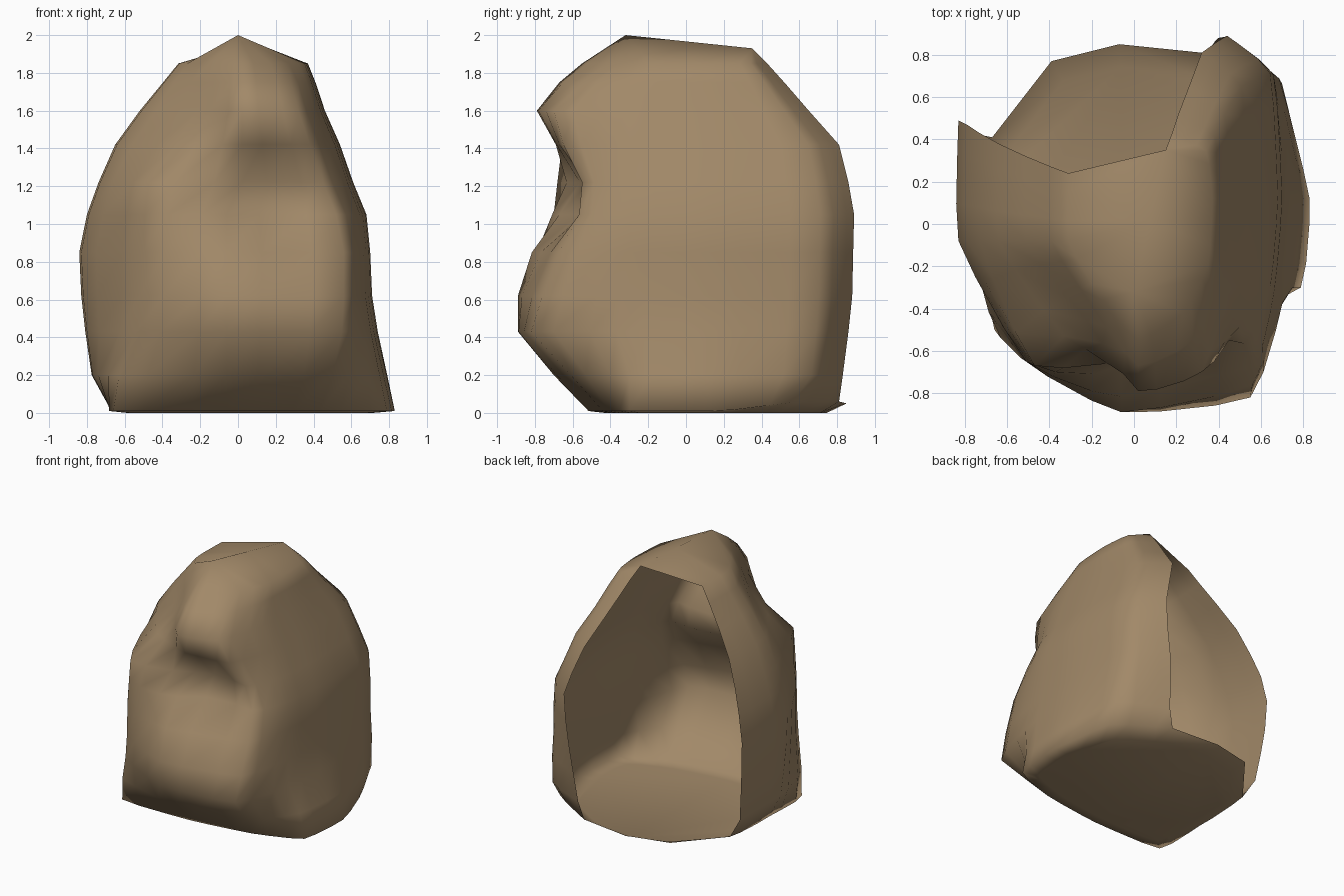
import bpy, bmesh, math
from mathutils import Vector

if "Cube" in bpy.data.objects:
    bpy.data.objects.remove(bpy.data.objects["Cube"])

# Sections: z, left x, left rim y, front-left corner, front y, front-right corner, right x, right rim
LEVELS = [
    (0.01, -0.67, 0.41, -0.66, -0.50, -0.51, 0.43, -0.44, 0.83, 0.32, 0.81),
    (0.20, -0.77, 0.43, -0.63, -0.54, -0.70, 0.50, -0.61, 0.79, 0.36, 0.83),
    (0.43, -0.80, 0.46, -0.54, -0.63, -0.89, 0.55, -0.82, 0.74, 0.38, 0.86),
    (0.62, -0.82, 0.48, -0.52, -0.64, -0.89, 0.56, -0.76, 0.71, 0.40, 0.88),
    (0.85, -0.83, 0.49, -0.51, -0.65, -0.83, 0.56, -0.68, 0.70, 0.43, 0.885),
    (1.05, -0.79, 0.47, -0.49, -0.66, -0.74, 0.52, -0.61, 0.68, 0.44, 0.89),
    (1.22, -0.73, 0.43, -0.47, -0.67, -0.65, 0.45, -0.61, 0.61, 0.39, 0.86),
    (1.42, -0.64, 0.38, -0.33, -0.53, -0.70, 0.38, -0.66, 0.54, 0.32, 0.81),
    (1.60, -0.51, 0.32, -0.22, -0.46, -0.79, 0.32, -0.70, 0.46, 0.26, 0.65),
    (1.75, -0.39, 0.27, -0.19, -0.40, -0.67, 0.28, -0.55, 0.41, 0.21, 0.52),
    (1.85, -0.31, 0.24, -0.15, -0.36, -0.55, 0.23, -0.42, 0.37, 0.18, 0.43),
]
SUB = 3


def smooth_path(pts):
    """Soft curve through the control points."""
    out = []
    for i in range(len(pts) - 1):
        p0, p1, p2 = pts[max(i - 1, 0)], pts[i], pts[i + 1]
        p3 = pts[min(i + 2, len(pts) - 1)]
        m1, m2 = (p2 - p0) * 0.22, (p3 - p1) * 0.22
        for k in range(SUB):
            t = k / SUB
            out.append(p1 * (2*t**3 - 3*t**2 + 1) + m1 * (t**3 - 2*t**2 + t)
                       + p2 * (3*t**2 - 2*t**3) + m2 * (t**3 - t**2))
    return out + [pts[-1]]


def section(z, xl, yl, lx, ly, yf, fx, fy, xr, rx, ry):
    """Open outline: left rim, round the front, to the right rim."""
    ctrl = [(xl, yl), (xl, -0.08), (lx, ly), (-0.06 if z < 1.1 else 0.02, yf), (fx, fy),
            (0.95 * xr, min(0.45 * fy, -0.3 if z < 1.4 else 0)), (xr, 0.12),
            (min(rx + 0.85 * (xr - rx), 0.70), (0.7 if z < 0.1 else 0.8) * ry), (rx, ry)]
    out = []
    for p in smooth_path([Vector(c) for c in ctrl]):
        x, y = p
        # hollow dent in the front right
        if y < 0:
            d = math.exp(-((x - 0.2) / 0.28) ** 2 - ((z - 1.11) / 0.2) ** 2)
            y += 0.18 * d
        # bottom edge lifts a little toward the open back
        lift = 0.05 * min(1, max(0, (y - 0.2) / 0.4)) if z < 0.1 else 0
        out.append(Vector((x, y, z + lift)))
    return out


bm = bmesh.new()
rings = [section(*lv) for lv in LEVELS]
# Top ridge running from the front peak back to the rim, in two steps
ridge = []
for p in rings[-1]:
    t = round(min(1, max(0, (p.y + 0.32) / 0.56)) * 2) / 2
    ridge.append(Vector((0.15 * t, -0.32 + 0.67 * t, 2.0 - 0.07 * t)))
rings.append(ridge)
vr = [[bm.verts.new(p) for p in r] for r in rings]
for a, b in zip(vr, vr[1:]):
    for i in range(len(a) - 1):
        bm.faces.new((a[i], a[i + 1], b[i + 1], b[i]))

# Floor with a bevelled border, reaching past the open back
back = [bm.verts.new(p) for p in ((-0.07, 0.85, 0.05), (-0.39, 0.77, 0.06))]
outer = vr[0] + back
inner = [bm.verts.new((v.co.x * 0.86, 0.1 + (v.co.y - 0.1) * 0.86, 0.0)) for v in outer]
for i in range(len(outer)):
    j = (i + 1) % len(outer)
    bm.faces.new((outer[j], outer[i], inner[i], inner[j]))
bm.faces.new(inner[::-1])
bmesh.ops.remove_doubles(bm, verts=bm.verts, dist=0.002)

mesh = bpy.data.meshes.new("rock_shell")
bm.to_mesh(mesh)
bm.free()
mesh.polygons.foreach_set("use_smooth", [True] * len(mesh.polygons))
shell = bpy.data.objects.new("rock_shell", mesh)
bpy.context.collection.objects.link(shell)

stone = bpy.data.materials.new("tan_stone")
stone.diffuse_color = (0.36, 0.25, 0.14, 1)
stone.use_nodes = True
stone.node_tree.nodes["Principled BSDF"].inputs["Base Color"].default_value = stone.diffuse_color
mesh.materials.append(stone)
